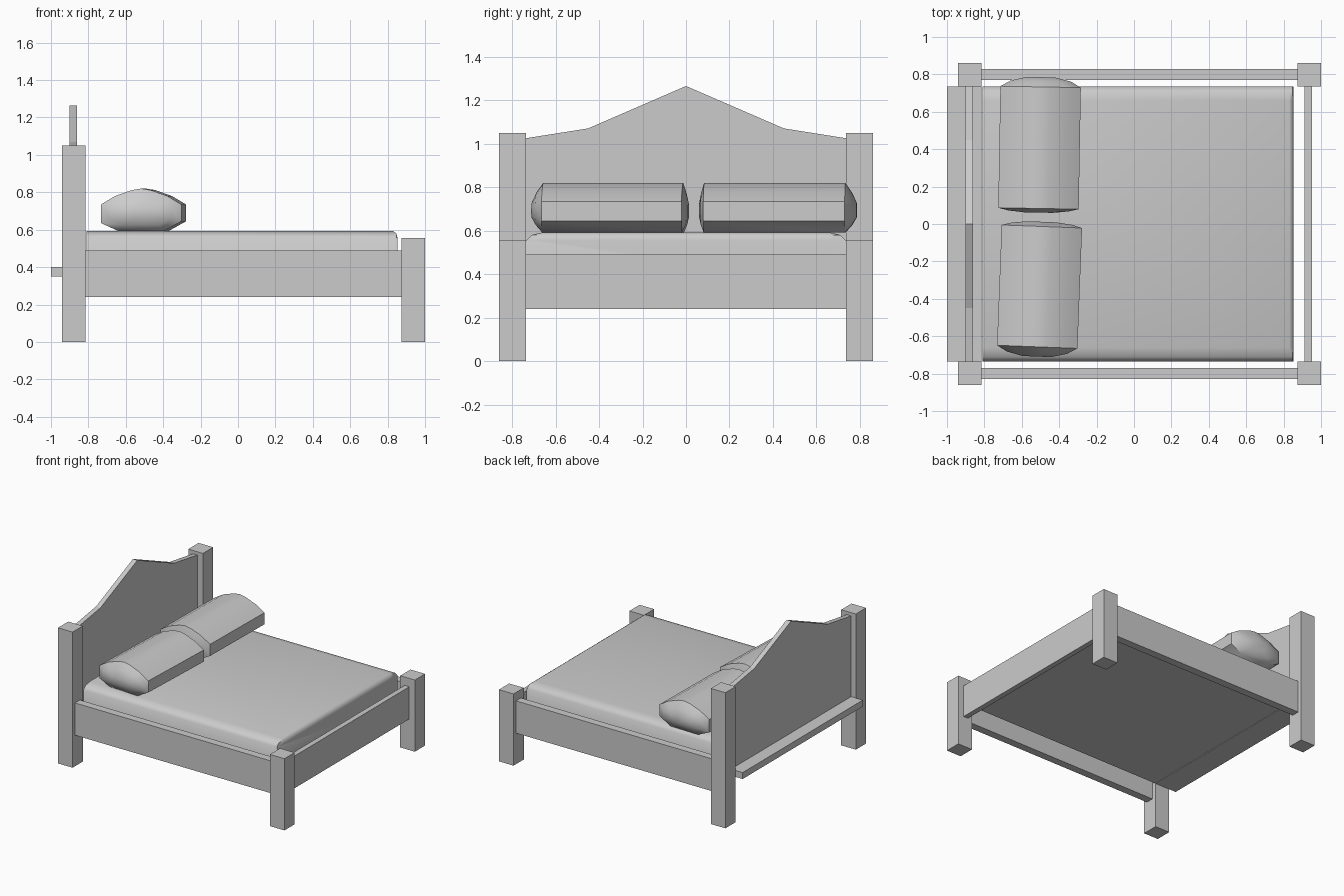
import bpy, bmesh, math
from mathutils import Vector

if "Cube" in bpy.data.objects:
    bpy.data.objects.remove(bpy.data.objects["Cube"])


def make_object(name, bm):
    bmesh.ops.recalc_face_normals(bm, faces=bm.faces)
    mesh = bpy.data.meshes.new(name)
    bm.to_mesh(mesh)
    bm.free()
    ob = bpy.data.objects.new(name, mesh)
    bpy.context.collection.objects.link(ob)
    return ob


def box(name, x0, x1, y0, y1, z0, z1):
    bm = bmesh.new()
    bmesh.ops.create_cube(bm, size=1)
    for v in bm.verts:
        v.co = ((x0 + x1) / 2 + v.co.x * (x1 - x0),
                (y0 + y1) / 2 + v.co.y * (y1 - y0),
                (z0 + z1) / 2 + v.co.z * (z1 - z0))
    return make_object(name, bm)


def loft(name, rings):
    """Skin a list of matching closed rings and cap both ends."""
    bm = bmesh.new()
    loops = [[bm.verts.new(p) for p in ring] for ring in rings]
    n = len(loops[0])
    for a, b in zip(loops, loops[1:]):
        for i in range(n):
            j = (i + 1) % n
            bm.faces.new((a[i], a[j], b[j], b[i]))
    bm.faces.new(loops[0])
    bm.faces.new(loops[-1])
    return make_object(name, bm)


def smooth(ob, degrees):
    bpy.ops.object.select_all(action='DESELECT')
    ob.select_set(True)
    bpy.context.view_layer.objects.active = ob
    bpy.ops.object.shade_smooth_by_angle(angle=math.radians(degrees))


# Posts and side rails, mirrored left and right
for side, label in ((-1, "front"), (1, "back")):
    y0, y1 = sorted((side * 0.735, side * 0.86))
    box(f"{label}_head_post", -0.94, -0.815, y0, y1, 0, 1.05)
    box(f"{label}_foot_post", 0.875, 1.0, y0, y1, 0, 0.555)
    y0, y1 = sorted((side * 0.77, side * 0.83))
    box(f"{label}_side_rail", -0.815, 0.875, y0, y1, 0.24, 0.49)

# Foot rail and the ledge behind the headboard
box("foot_rail", 0.912, 0.952, -0.735, 0.735, 0.24, 0.49)
box("head_ledge", -1.0, -0.815, -0.735, 0.735, 0.35, 0.40)

# Peaked headboard panel
outline = [(-0.735, 0.40), (0.735, 0.40), (0.735, 1.025), (0.45, 1.07),
           (0, 1.265), (-0.45, 1.07), (-0.735, 1.025)]
loft("headboard", [[(x, y, z) for y, z in outline] for x in (-0.90, -0.862)])

# Mattress, with soft top edges along the sides and foot
section = [(-0.735, 0.35), (0.735, 0.35), (0.735, 0.555), (0.71, 0.58),
           (0.66, 0.592), (-0.66, 0.592), (-0.71, 0.58), (-0.735, 0.555)]
rings = [[(x, y, min(z, top)) for y, z in section]
         for x, top in ((-0.81, 0.592), (0.83, 0.592), (0.847, 0.58), (0.853, 0.555))]
smooth(loft("mattress", rings), 50)

# Pillows: one cross-section, drawn in towards each end
pillow_section = [(-0.215, 0.635), (-0.215, 0.735), (-0.14, 0.78), (-0.05, 0.812),
                  (0, 0.82), (0.05, 0.812), (0.14, 0.78), (0.215, 0.735),
                  (0.215, 0.645), (0.12, 0.592), (-0.12, 0.592)]


def pillow(name, centre, half, bulge_low, bulge_high, turn):
    mid = 0.69
    stations = [(-half - bulge_low, 0.35, 0.3), (-half - bulge_low * 0.6, 0.75, 0.65),
                (-half, 1, 1), (half, 1, 1),
                (half + bulge_high * 0.6, 0.75, 0.65), (half + bulge_high, 0.35, 0.3)]
    ob = loft(name, [[(x * sx, y, mid + (z - mid) * sz) for x, z in pillow_section]
                     for y, sx, sz in stations])
    ob.location = Vector((-0.505, centre, 0))
    ob.rotation_euler.z = math.radians(turn)
    smooth(ob, 50)


pillow("back_pillow", 0.408, 0.325, 0.022, 0.052, -1)
pillow("front_pillow", -0.335, 0.322, 0.052, 0.025, -2.2)
